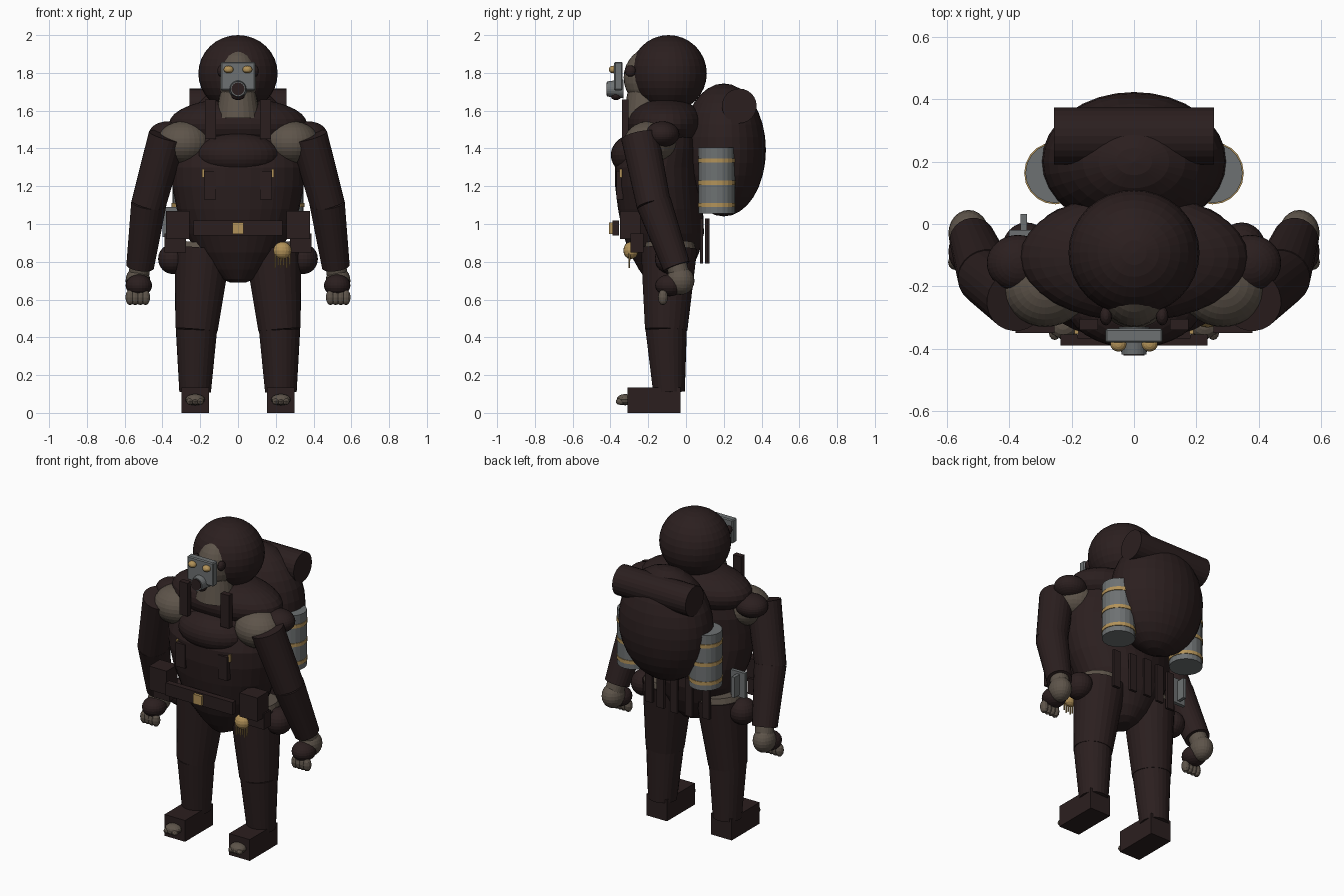
import bpy, bmesh, math
from mathutils import Vector, Matrix

old = bpy.data.objects.get("Cube")
if old:
    bpy.data.objects.remove(old, do_unlink=True)


def material(name, rgb):
    m = bpy.data.materials.new(name)
    m.use_nodes = True
    m.diffuse_color = (*rgb, 1)
    m.node_tree.nodes["Principled BSDF"].inputs["Base Color"].default_value = (*rgb, 1)
    return m


LEATHER = material("dark leather", (0.024, 0.0135, 0.0135))
SKIN = material("weathered skin", (0.110, 0.088, 0.068))
METAL = material("grey metal", (0.155, 0.167, 0.17))
BRASS = material("brass", (0.45, 0.29, 0.10))


def finish(bm, name, mat):
    bmesh.ops.recalc_face_normals(bm, faces=bm.faces)
    mesh = bpy.data.meshes.new(name)
    bm.to_mesh(mesh)
    bm.free()
    mesh.materials.append(mat)
    ob = bpy.data.objects.new(name, mesh)
    bpy.context.collection.objects.link(ob)
    return ob


def ball(name, mat, centre, radii, segs=32):
    bm = bmesh.new()
    m = Matrix.Translation(centre) @ Matrix.Diagonal((*radii, 1))
    bmesh.ops.create_uvsphere(bm, u_segments=segs, v_segments=segs // 2, radius=1, matrix=m)
    return finish(bm, name, mat)


def box(name, mat, centre, size, bevel=0.0):
    bm = bmesh.new()
    m = Matrix.Translation(centre) @ Matrix.Diagonal((*size, 1))
    bmesh.ops.create_cube(bm, size=1, matrix=m)
    if bevel:
        bmesh.ops.bevel(bm, geom=bm.edges[:], offset=bevel, segments=1, affect='EDGES')
    return finish(bm, name, mat)


def tube(name, mat, a, b, r1, r2, segs=24):
    """Capped cone running from point a to point b."""
    a, b = Vector(a), Vector(b)
    bm = bmesh.new()
    m = Matrix.Translation((a + b) / 2) @ (b - a).to_track_quat('Z', 'Y').to_matrix().to_4x4()
    bmesh.ops.create_cone(bm, cap_ends=True, segments=segs, radius1=r1, radius2=r2,
                          depth=(b - a).length, matrix=m)
    return finish(bm, name, mat)


def loft(name, mat, rings, segs=32):
    """Body from oval rings: height, half width, front y, back y."""
    bm = bmesh.new()
    loops = []
    for z, rx, front, back in rings:
        loops.append([bm.verts.new((rx * math.cos(t), (front + back) / 2 + (back - front) / 2 * math.sin(t), z))
                      for t in (math.tau * i / segs for i in range(segs))])
    for low, high in zip(loops, loops[1:]):
        for i in range(segs):
            j = (i + 1) % segs
            bm.faces.new((low[i], low[j], high[j], high[i]))
    bm.faces.new(loops[0])
    bm.faces.new(loops[-1])
    return finish(bm, name, mat)


# Torso, mantle and chest pad
loft("torso", LEATHER, [(0.69, 0.04, -0.19, -0.05), (0.71, 0.09, -0.215, -0.01), (0.76, 0.15, -0.25, 0.03),
                        (0.85, 0.22, -0.3, 0.07), (0.95, 0.275, -0.335, 0.095), (1.08, 0.325, -0.36, 0.09),
                        (1.2, 0.348, -0.375, 0.08), (1.3, 0.35, -0.375, 0.075), (1.4, 0.34, -0.33, 0.075),
                        (1.52, 0.29, -0.26, 0.06)])
ball("mantle", LEATHER, (0, -0.107, 1.53), (0.365, 0.205, 0.137))
ball("chest_pad", LEATHER, (0, -0.25, 1.365), (0.222, 0.148, 0.118))

# Head, hood and neck
ball("hood", LEATHER, (0, -0.092, 1.797), (0.21, 0.202, 0.203))
ball("face", SKIN, (0, -0.168, 1.775), (0.122, 0.162, 0.165))
tube("neck", SKIN, (0, -0.215, 1.56), (0, -0.215, 1.72), 0.12, 0.09)

# Mask with eyepieces and breathing port
box("mask_plate", METAL, (0, -0.358, 1.783), (0.184, 0.045, 0.15), 0.006)
tube("breathing_port", METAL, (0, -0.418, 1.715), (0, -0.33, 1.715), 0.04, 0.05)
tube("port_opening", LEATHER, (0, -0.422, 1.715), (0, -0.414, 1.715), 0.034, 0.034)
ball("port_valve", LEATHER, (0, -0.37, 1.68), (0.036, 0.03, 0.024), 16)

# Belt and buckle
box("belt_front", LEATHER, (0, -0.372, 0.978), (0.47, 0.036, 0.08))
box("belt_buckle", BRASS, (0, -0.385, 0.978), (0.058, 0.045, 0.06))

# Parts that repeat on each side
for side, s in (("left", 1), ("right", -1)):
    def p(x, y, z):
        return (s * x, y, z)

    ball(side + "_eyepiece", BRASS, p(0.05, -0.385, 1.818), (0.026, 0.024, 0.02), 16)
    ball(side + "_mask_mount", LEATHER, p(0.09, -0.295, 1.81), (0.02, 0.03, 0.03), 16)

    # Arm: bare shoulder, pad, two sleeve pieces
    ball(side + "_bare_shoulder", SKIN, p(0.285, -0.19, 1.43), (0.145, 0.14, 0.115))
    ball(side + "_shoulder_pad", LEATHER, p(0.372, -0.125, 1.475), (0.1, 0.09, 0.068))
    tube(side + "_upper_sleeve", LEATHER, p(0.375, -0.245, 1.465), p(0.475, -0.17, 1.1), 0.1, 0.092)
    tube(side + "_lower_sleeve", LEATHER, p(0.472, -0.17, 1.11), p(0.518, -0.05, 0.775), 0.094, 0.074)

    # Hand: wrist, palm, glove pad and fingers
    tube(side + "_wrist", SKIN, p(0.515, -0.055, 0.8), p(0.53, -0.025, 0.7), 0.055, 0.055)
    ball(side + "_hand", SKIN, p(0.53, -0.03, 0.7), (0.065, 0.075, 0.075), 24)
    ball(side + "_glove_pad", LEATHER, p(0.525, -0.088, 0.675), (0.07, 0.075, 0.058), 24)
    for i in range(4):
        ball(f"{side}_finger_{i + 1}", SKIN, p(0.49 + 0.027 * i, -0.122, 0.612), (0.025, 0.026, 0.042), 12)

    # Leg and boot
    tube(side + "_hip_band", SKIN, p(0.19, -0.085, 0.85), p(0.185, -0.085, 0.9), 0.14, 0.13)
    tube(side + "_thigh", LEATHER, p(0.185, -0.09, 0.87), p(0.22, -0.105, 0.44), 0.15, 0.113)
    tube(side + "_shin", LEATHER, p(0.22, -0.105, 0.445), p(0.227, -0.09, 0.11), 0.11, 0.084)
    box(side + "_boot", LEATHER, p(0.227, -0.17, 0.0675), (0.145, 0.28, 0.135))
    ball(side + "_big_toe", SKIN, p(0.227, -0.322, 0.07), (0.052, 0.045, 0.03), 16)
    for i in range(3):
        ball(f"{side}_small_toe_{i + 1}", SKIN, p(0.2 + 0.027 * i, -0.347, 0.06), (0.019, 0.025, 0.018), 12)

    # Pouches and harness straps
    box(side + "_front_pouch", LEATHER, p(0.318, -0.295, 0.995), (0.125, 0.11, 0.15))
    box(side + "_pouch_skirt", LEATHER, p(0.332, -0.26, 0.9), (0.115, 0.07, 0.1))
    ball(side + "_hip_pouch", LEATHER, p(0.345, -0.08, 0.815), (0.078, 0.085, 0.08), 24)
    box(side + "_upper_strap", LEATHER, p(0.145, -0.322, 1.555), (0.058, 0.035, 0.21))
    box(side + "_lower_strap", LEATHER, p(0.148, -0.35, 1.205), (0.065, 0.034, 0.15))
    box(side + "_strap_clip", BRASS, p(0.184, -0.335, 1.268), (0.012, 0.034, 0.045))

    # Banded flask beside the pack
    tube(side + "_flask", METAL, p(0.252, 0.163, 1.055), p(0.252, 0.163, 1.405), 0.096, 0.096, 20)
    for i in range(3):
        z = 1.1 + 0.118 * i
        tube(f"{side}_flask_band_{i + 1}", BRASS, p(0.252, 0.163, z - 0.011), p(0.252, 0.163, z + 0.011),
             0.1, 0.1, 20)

# Backpack and bedroll
ball("backpack", LEATHER, (0, 0.2, 1.392), (0.296, 0.223, 0.352))
tube("bedroll", LEATHER, (-0.257, 0.282, 1.625), (0.257, 0.282, 1.625), 0.092, 0.092)

# Strips hanging behind the waist
for i in range(5):
    x = -0.2 + 0.1 * i
    box(f"back_strip_{i + 1}", LEATHER, (x, 0.117 - 0.9 * x * x, 0.91), (0.05, 0.016, 0.24))

# Metal case on the right hip
box("hip_case_fin", METAL, (-0.353, 0.0, 1.01), (0.02, 0.065, 0.13))
box("hip_case", METAL, (-0.35, -0.03, 1.01), (0.1, 0.022, 0.16))

# Brass tassel under the left pouch
ball("tassel_knob", BRASS, (0.235, -0.292, 0.86), (0.048, 0.04, 0.046), 16)
for i in range(6):
    x = 0.197 + 0.0152 * i
    tube(f"tassel_strand_{i + 1}", BRASS, (x, -0.3, 0.86), (x, -0.3, 0.768 + 0.012 * (i % 2)), 0.006, 0.004, 6)
